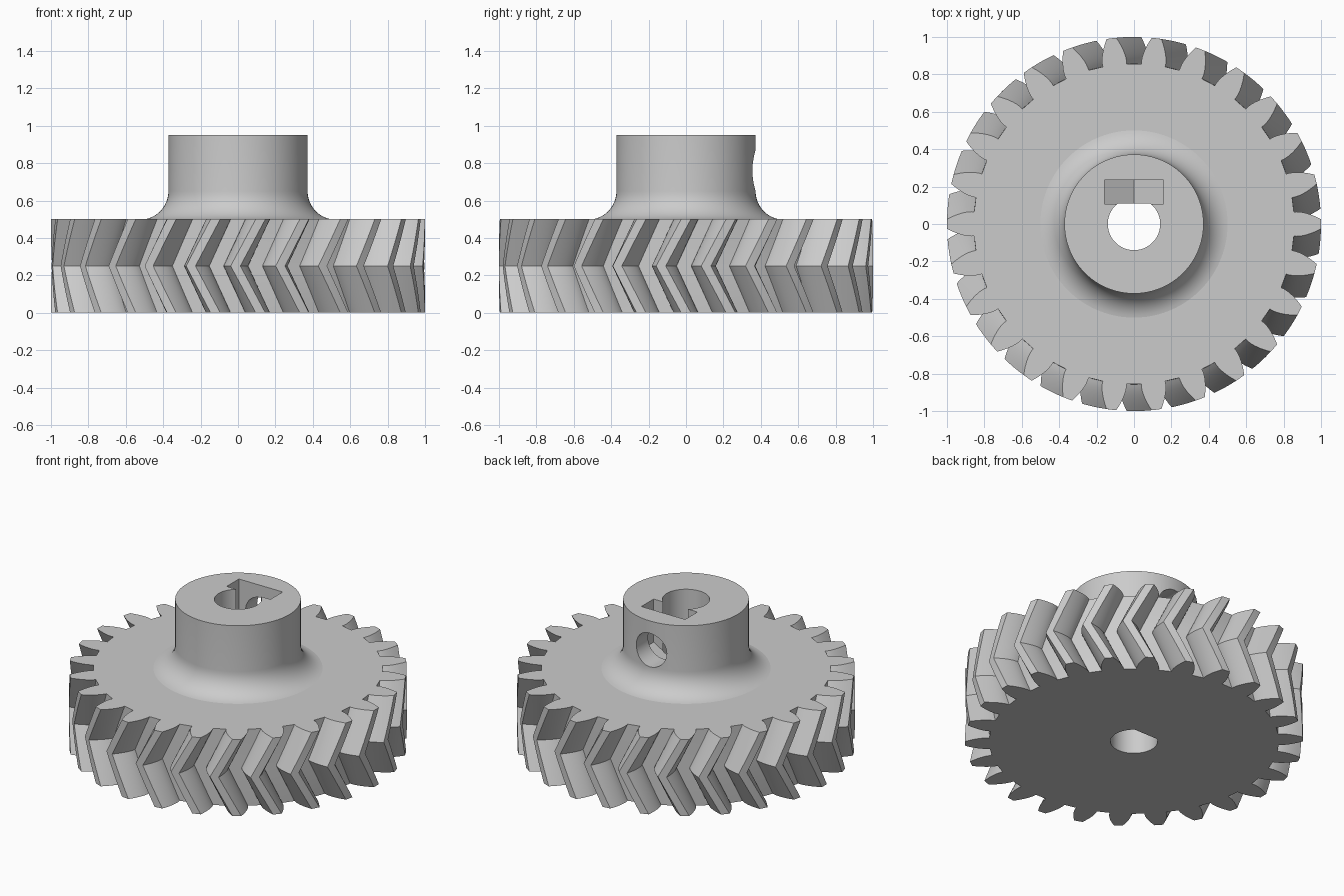
import bpy, bmesh, math
from math import pi, sin, cos, tan, acos, sqrt, radians
from mathutils import Matrix

if "Cube" in bpy.data.objects:
    bpy.data.objects.remove(bpy.data.objects["Cube"])

# Gear dimensions
TEETH = 26
TIP, ROOT = 1.0, 0.857
PITCH = TIP * TEETH / (TEETH + 2)
BASE = PITCH * cos(radians(20))
THICK = 0.5
TWIST = radians(200 / TEETH)
HUB_R, HUB_TOP, FILLET = 0.372, 0.95, 0.152
BORE_R, FLAT_Y = 0.14, 0.11
SCREW_Z = 0.76

grey = bpy.data.materials.new("plain grey")
grey.use_nodes = True
colour = (0.6, 0.6, 0.6, 1)
grey.diffuse_color = colour
grey.node_tree.nodes["Principled BSDF"].inputs["Base Color"].default_value = colour


def make_object(name, bm):
    bmesh.ops.recalc_face_normals(bm, faces=bm.faces[:])
    mesh = bpy.data.meshes.new(name)
    bm.to_mesh(mesh)
    bm.free()
    mesh.materials.append(grey)
    obj = bpy.data.objects.new(name, mesh)
    bpy.context.collection.objects.link(obj)
    return obj


def loft(name, rings):
    """Closed solid through rings that have equal point counts."""
    bm = bmesh.new()
    loops = [[bm.verts.new(p) for p in ring] for ring in rings]
    for low, high in zip(loops, loops[1:]):
        for i in range(len(low)):
            bm.faces.new((low[i - 1], low[i], high[i], high[i - 1]))
    bm.faces.new(loops[0][::-1])
    bm.faces.new(loops[-1])
    return make_object(name, bm)


def circle(r, z, n=96):
    return [(r * cos(2 * pi * i / n), r * sin(2 * pi * i / n), z) for i in range(n)]


def half_angle(r):
    """Half of the tooth's angular width at radius r (involute flank)."""
    inv = lambda a: tan(a) - a
    a = acos(min(1, BASE / r))
    return pi / (2 * TEETH) + inv(radians(20)) - inv(a)


# Tooth outline, repeated round the wheel
radii = [ROOT] + [BASE + (TIP - BASE) * i / 6 for i in range(7)]
tooth = [(r, -half_angle(r)) for r in radii] + [(TIP, 0)]
tooth += [(r, half_angle(r)) for r in reversed(radii)]
outline = [(r, a + 2 * pi * k / TEETH) for k in range(TEETH) for r, a in tooth]

# Herringbone wheel: twists one way up to mid height, then back again
rings = []
steps = 12
for s in range(steps + 1):
    t = s / steps
    turn = -TWIST * (1 - abs(2 * t - 1))
    rings.append([(r * cos(a + turn), r * sin(a + turn), t * THICK) for r, a in outline])
gear = loft("herringbone_gear", rings)

# Hub with a flared foot
foot = [(HUB_R + FILLET - FILLET * sin(a), 0.65 - FILLET * cos(a))
        for a in (pi / 2 * i / 12 for i in range(13))]
profile = [(HUB_R + FILLET, 0.4)] + foot + [(HUB_R, HUB_TOP)]
hub = loft("hub", [circle(r, z) for r, z in profile])

# D-shaped shaft bore
end = math.asin(FLAT_Y / BORE_R)
span = [pi - end + (pi + 2 * end) * i / 48 for i in range(49)]
bore = loft("bore_cutter", [[(BORE_R * cos(a), BORE_R * sin(a), z) for a in span]
                            for z in (-0.2, 1.2)])

# Nut slot: pointed floor, open at the top of the hub
half = 0.158
slot_shape = [(0, SCREW_Z - 2 * half / sqrt(3)), (half, SCREW_Z - half / sqrt(3)),
              (half, 1.2), (-half, 1.2), (-half, SCREW_Z - half / sqrt(3))]
slot = loft("nut_slot_cutter", [[(x, y, z) for x, z in slot_shape]
                                for y in (FLAT_Y - 0.002, 0.235)])

# Set screw hole through the back of the hub
bm = bmesh.new()
bmesh.ops.create_cone(bm, cap_ends=True, segments=40, radius1=0.11, radius2=0.11, depth=0.6,
                      matrix=Matrix.Translation((0, 0.3, SCREW_Z)) @ Matrix.Rotation(pi / 2, 4, 'X'))
screw = make_object("screw_hole_cutter", bm)

# Join the hub, cut the openings, then drop the helper solids
bpy.ops.object.select_all(action='DESELECT')
bpy.context.view_layer.objects.active = gear
gear.select_set(True)
for tool, action in ((hub, 'UNION'), (bore, 'DIFFERENCE'),
                     (slot, 'DIFFERENCE'), (screw, 'DIFFERENCE')):
    tool.hide_render = True
    mod = gear.modifiers.new(tool.name, 'BOOLEAN')
    mod.operation = action
    mod.solver = 'EXACT'
    mod.object = tool
    bpy.ops.object.modifier_apply(modifier=mod.name)
    bpy.data.objects.remove(tool)

# Smooth curved surfaces, flat horizontal faces
bpy.ops.object.shade_smooth_by_angle(angle=radians(25))
for face in gear.data.polygons:
    if abs(face.normal.z) > 0.999:
        face.use_smooth = False
